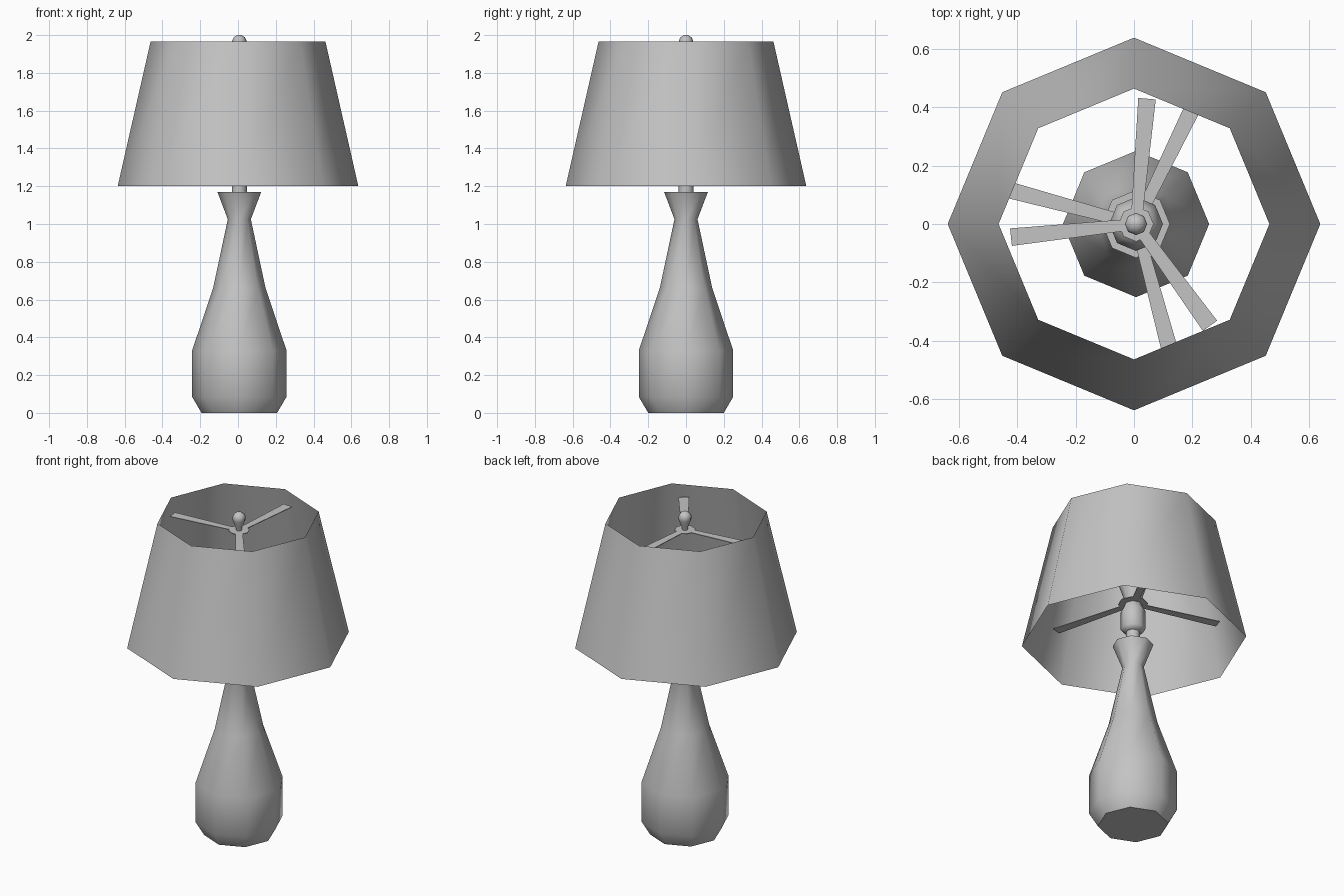
import bpy, bmesh, math
from mathutils import Vector

SIDES = 8
AXIS_X = 0.007

if "Cube" in bpy.data.objects:
    bpy.data.objects.remove(bpy.data.objects["Cube"])

grey = bpy.data.materials.new("plain_grey")
grey.use_nodes = True
tone = (0.55, 0.55, 0.55, 1)
grey.diffuse_color = tone
grey.node_tree.nodes["Principled BSDF"].inputs["Base Color"].default_value = tone


def finish(name, bm, x=0.0, smooth=True):
    mesh = bpy.data.meshes.new(name)
    bm.to_mesh(mesh)
    bm.free()
    obj = bpy.data.objects.new(name, mesh)
    obj.location.x = x
    bpy.context.collection.objects.link(obj)
    mesh.materials.append(grey)
    if smooth:
        bpy.ops.object.select_all(action="DESELECT")
        obj.select_set(True)
        bpy.context.view_layer.objects.active = obj
        bpy.ops.object.shade_smooth_by_angle(angle=math.radians(55))
    return obj


def lathe(name, profile, x=AXIS_X, capped=True):
    """Turn (radius, height) points into an eight-sided body."""
    bm = bmesh.new()
    rings = []
    for r, z in profile:
        rings.append([bm.verts.new((r * math.cos(a), r * math.sin(a), z))
                      for a in (math.tau * i / SIDES for i in range(SIDES))])
    for low, high in zip(rings, rings[1:]):
        for i in range(SIDES):
            j = (i + 1) % SIDES
            bm.faces.new((low[i], low[j], high[j], high[i]))
    if capped:
        bm.faces.new(rings[0][::-1])
        bm.faces.new(rings[-1])
    return finish(name, bm, x)


def spider(name, z, hub, reach, angles, thick=0.004):
    """Flat hub with three tapered arms."""
    bm = bmesh.new()
    bmesh.ops.create_circle(bm, cap_ends=True, segments=SIDES, radius=hub)
    for angle in angles:
        out = Vector((math.cos(math.radians(angle)), math.sin(math.radians(angle)), 0))
        side = Vector((-out.y, out.x, 0))
        start = out * hub * 0.85
        end = out * reach
        bm.faces.new([bm.verts.new(p) for p in (
            start - side * 0.02, end - side * 0.03,
            end + side * 0.03, start + side * 0.02)])
    flat = bm.faces[:]
    solid = bmesh.ops.extrude_face_region(bm, geom=flat, use_keep_orig=True)
    bmesh.ops.translate(bm, vec=(0, 0, thick),
                        verts=[v for v in solid["geom"] if isinstance(v, bmesh.types.BMVert)])
    bmesh.ops.recalc_face_normals(bm, faces=bm.faces[:])
    bmesh.ops.translate(bm, vec=(0, 0, z), verts=bm.verts[:])
    return finish(name, bm, AXIS_X, smooth=False)


# Open shade
lathe("lamp_shade", [(0.637, 1.2), (0.463, 1.965)], x=0, capped=False)

# Bottle-shaped base
lathe("lamp_base", [(0.2, 0), (0.25, 0.085), (0.25, 0.33), (0.139, 0.66),
                    (0.061, 1.025), (0.116, 1.17)])

# Post, socket and bulb
lathe("socket_post", [(0.04, 1.16), (0.04, 1.27)])
lathe("socket", [(0.045, 1.255), (0.07, 1.275), (0.07, 1.39), (0.05, 1.435)])
lathe("bulb", [(0.04, 1.43), (0.05, 1.47), (0.08, 1.56), (0.092, 1.63),
               (0.07, 1.69), (0.025, 1.72)])

# Arms holding the shade
spider("lower_spider", 1.44, 0.085, 0.53, (64, 165, 285))
spider("upper_spider", 1.885, 0.06, 0.43, (85, 186, 306))

# Finial knob
lathe("finial", [(0.015, 1.885), (0.02, 1.91), (0.036, 1.95), (0.038, 1.97),
                 (0.03, 1.988), (0.012, 2.0)])
